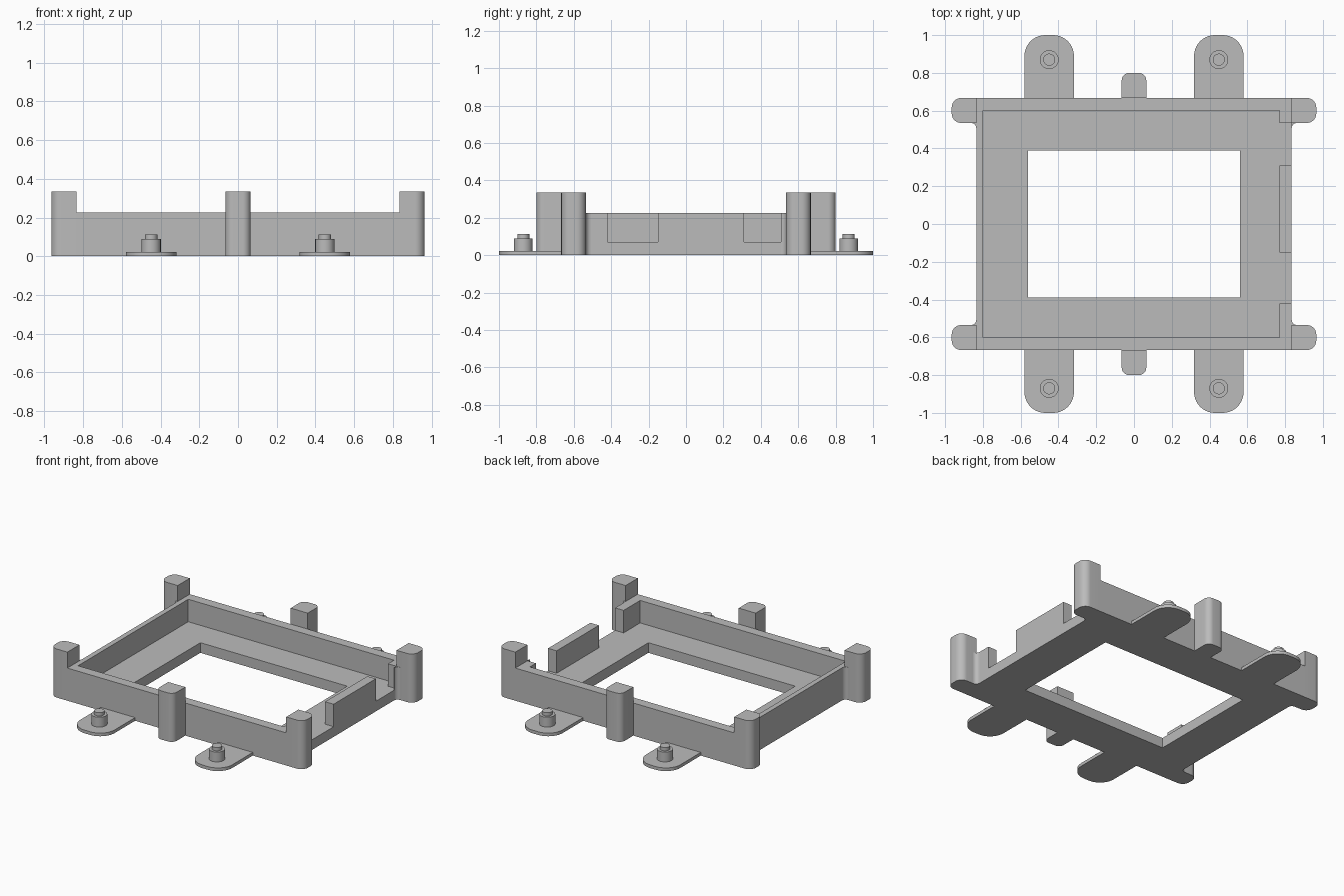
import bpy, bmesh, math
from mathutils import Vector

cube = bpy.data.objects.get("Cube")
if cube:
    bpy.data.objects.remove(cube, do_unlink=True)

grey = bpy.data.materials.new("plain grey")
grey.use_nodes = True
COLOUR = (0.5, 0.5, 0.5, 1)
grey.diffuse_color = COLOUR
grey.node_tree.nodes["Principled BSDF"].inputs["Base Color"].default_value = COLOUR

WALL_TOP, POST_TOP, FLOOR, TAB_TOP = 0.225, 0.335, 0.07, 0.022
HX, HY = 0.835, 0.667          # half size of the tray
POST_X, POST_Y = 0.965, 0.535  # outer end and inner side of the corner posts


def prism(name, outline, z0, z1):
    """Extrude a counter-clockwise plan outline from z0 to z1."""
    bm = bmesh.new()
    face = bm.faces.new([bm.verts.new((x, y, z0)) for x, y in outline])
    new = bmesh.ops.extrude_face_region(bm, geom=[face])["geom"]
    top = [v for v in new if isinstance(v, bmesh.types.BMVert)]
    bmesh.ops.translate(bm, verts=top, vec=(0, 0, z1 - z0))
    bmesh.ops.recalc_face_normals(bm, faces=bm.faces)
    mesh = bpy.data.meshes.new(name)
    bm.to_mesh(mesh)
    bm.free()
    mesh.materials.append(grey)
    obj = bpy.data.objects.new(name, mesh)
    bpy.context.collection.objects.link(obj)
    return obj


def rect(x0, x1, y0, y1):
    return [(x0, y0), (x1, y0), (x1, y1), (x0, y1)]


def arc(cx, cy, r, start, end, steps=10):
    angles = [math.radians(start + (end - start) * i / steps) for i in range(steps + 1)]
    return [(cx + r * math.cos(a), cy + r * math.sin(a)) for a in angles]


def rounded_end(x0, x1, y0, y1, r):
    """Rectangle whose two corners at y1 are rounded."""
    return ([(x0, y0), (x1, y0)] + arc(x1 - r, y1 - r, r, 0, 90)
            + arc(x0 + r, y1 - r, r, 90, 180))


def mirror(obj, x=True, y=True):
    mod = obj.modifiers.new("mirror", "MIRROR")
    mod.use_axis = (x, y, False)
    mod.use_mirror_merge = False


def smooth(obj):
    bpy.ops.object.select_all(action="DESELECT")
    obj.select_set(True)
    bpy.context.view_layer.objects.active = obj
    bpy.ops.object.shade_smooth_by_angle(angle=math.radians(35))


# Tray with a pocket, a window in the floor and two slots in the left wall
tray = prism("tray", rect(-HX, HX, -HY, HY), 0, WALL_TOP)
cuts = [
    ("pocket_cutter", rect(-0.8, 0.77, -0.6, 0.6), FLOOR),
    ("window_cutter", rect(-0.56, 0.56, -0.39, 0.39), -0.1),
    ("front_slot_cutter", rect(0.7, 0.9, -0.42, -0.15), FLOOR),
    ("back_slot_cutter", rect(0.7, 0.9, 0.31, POST_Y), FLOOR),
]
for name, outline, bottom in cuts:
    cutter = prism(name, outline, bottom, 0.4)
    cutter.hide_render = True
    cutter.hide_viewport = True
    cutter.display_type = "WIRE"
    mod = tray.modifiers.new(name, "BOOLEAN")
    mod.operation, mod.solver, mod.object = "DIFFERENCE", "EXACT", cutter

# Corner posts with rounded outer ends
r = 0.05
corner_post = prism("corner_posts", [(HX, POST_Y)]
                    + arc(POST_X - r, POST_Y + r, r, -90, 0)
                    + arc(POST_X - r, HY - r, r, 0, 90) + [(HX, HY)], 0, POST_TOP)

# Concave fillets between corner posts and side walls
f = 0.028
fillet = prism("post_fillets", [(HX, POST_Y)]
               + arc(HX + f, POST_Y - f, f, 180, 90, 6), 0, WALL_TOP)

# Middle posts at front and back
middle_post = prism("middle_posts", rounded_end(-0.065, 0.065, HY, 0.8, 0.04), 0, POST_TOP)

# Mounting tabs with stepped pins
tab = prism("mounting_tabs", rounded_end(0.318, 0.58, HY, 1.0, 0.11), 0, TAB_TOP)
pin = prism("pin_bases", arc(0.449, 0.87, 0.05, 0, 345, 23), TAB_TOP, 0.09)
tip = prism("pin_tips", arc(0.449, 0.87, 0.032, 0, 345, 23), 0.09, 0.113)

for part in (corner_post, fillet, tab, pin, tip):
    mirror(part)
mirror(middle_post, x=False)
for part in (corner_post, fillet, middle_post, tab, pin, tip):
    smooth(part)
